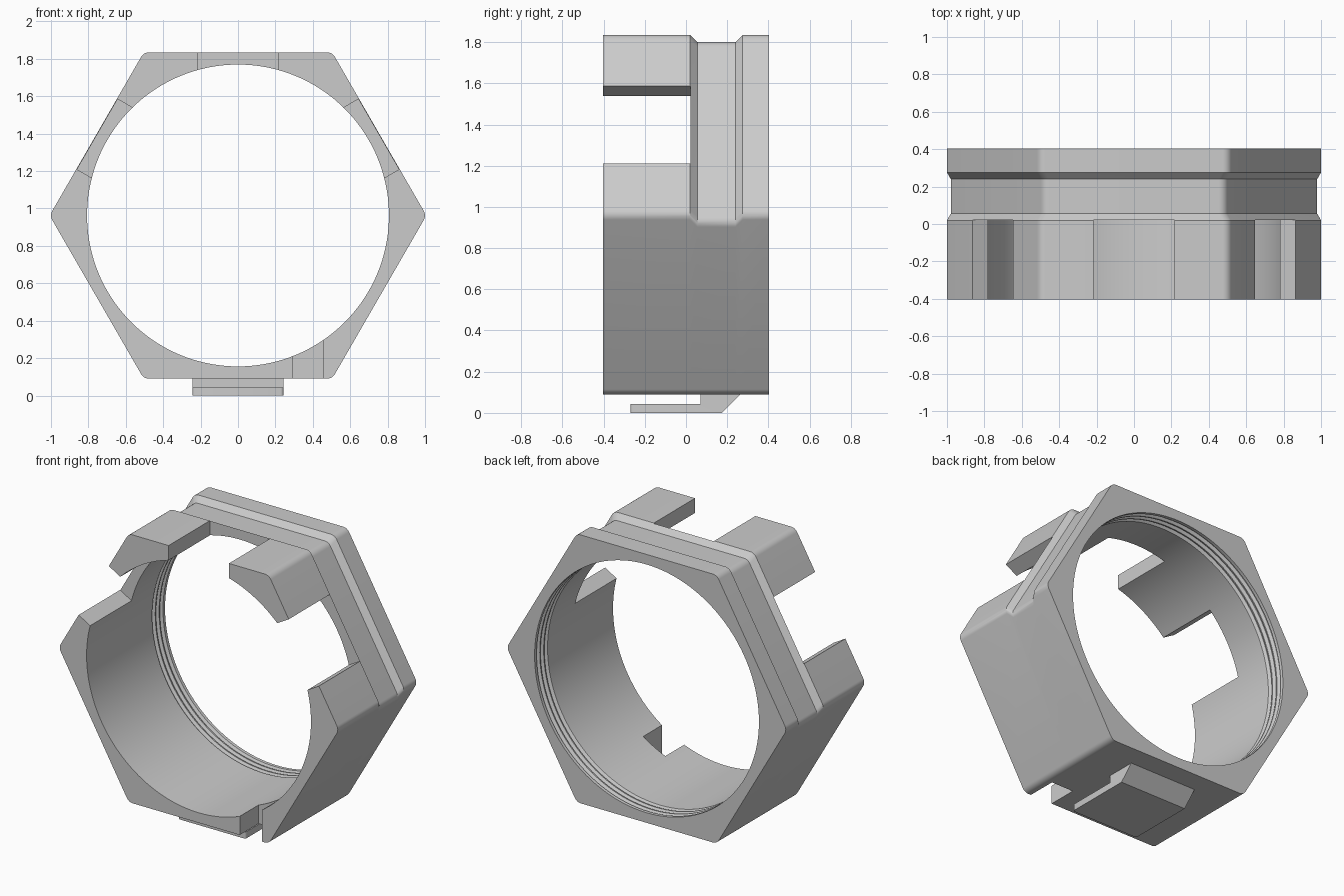
import bpy, bmesh
from math import sin, cos, pi, radians
from mathutils import Matrix

if "Cube" in bpy.data.objects:
    bpy.data.objects.remove(bpy.data.objects["Cube"])

CENTRE_Z = 0.9625
APOTHEM, FLOOR = 0.8725, 0.8375   # outer flats, groove floor
BORE = 0.807
HALF = 0.403                      # half depth along y

grey = bpy.data.materials.new("plain_grey")
grey.use_nodes = True
grey.diffuse_color = (0.6, 0.6, 0.6, 1)
grey.node_tree.nodes["Principled BSDF"].inputs["Base Color"].default_value = (0.6, 0.6, 0.6, 1)


def make_object(name, bm):
    bmesh.ops.recalc_face_normals(bm, faces=bm.faces)
    mesh = bpy.data.meshes.new(name)
    bm.to_mesh(mesh)
    bm.free()
    mesh.materials.append(grey)
    obj = bpy.data.objects.new(name, mesh)
    bpy.context.collection.objects.link(obj)
    return obj


def loft(name, rings):
    """Closed solid through rings of equal point count."""
    bm = bmesh.new()
    loops = [[bm.verts.new(p) for p in ring] for ring in rings]
    for a, b in zip(loops, loops[1:]):
        for i in range(len(a)):
            j = (i + 1) % len(a)
            bm.faces.new((a[i], a[j], b[j], b[i]))
    bm.faces.new(loops[0])
    bm.faces.new(loops[-1])
    return make_object(name, bm)


def hex_ring(y, upper, lower=APOTHEM, fillet=0.05, steps=8):
    """Rounded hexagon whose three upper flats may sit further in."""
    flats = [upper] * 3 + [lower] * 3
    points = []
    for k in range(6):
        t0, t1 = radians(30 + 60 * k), radians(90 + 60 * k)
        d0, d1 = flats[k] - fillet, flats[(k + 1) % 6] - fillet
        s = sin(t1 - t0)
        cx = (d0 * sin(t1) - d1 * sin(t0)) / s
        cz = (d1 * cos(t0) - d0 * cos(t1)) / s
        for i in range(steps + 1):
            t = t0 + (t1 - t0) * i / steps
            points.append((cx + fillet * cos(t), y, CENTRE_Z + cz + fillet * sin(t)))
    return points


def circle_ring(y, r, n=144):
    return [(r * cos(2 * pi * i / n), y, CENTRE_Z + r * sin(2 * pi * i / n)) for i in range(n)]


def box(name, x0, x1, y0, y1, z0, z1, turn=0):
    """Box measured from the hexagon centre, turned about the bore axis."""
    obj = loft(name, [[(x0, y, z0), (x1, y, z0), (x1, y, z1), (x0, y, z1)] for y in (y0, y1)])
    obj.data.transform(Matrix.Translation((0, 0, CENTRE_Z)) @ Matrix.Rotation(turn, 4, 'Y'))
    return obj


def cut(target, cutter):
    cutter.hide_render = True
    mod = target.modifiers.new("cut", 'BOOLEAN')
    mod.operation, mod.solver, mod.object = 'DIFFERENCE', 'EXACT', cutter
    bpy.context.view_layer.objects.active = target
    bpy.ops.object.modifier_apply(modifier=mod.name)
    bpy.data.objects.remove(cutter)


# Hexagonal body with a sloped groove round its upper three flats
stations = [(-HALF, APOTHEM), (0.02, APOTHEM), (0.055, FLOOR),
            (0.24, FLOOR), (0.275, APOTHEM), (HALF, APOTHEM)]
body = loft("hex_ring_body", [hex_ring(y, a) for y, a in stations])

# Bore with ring grooves near the back
bore = [circle_ring(-0.5, BORE)]
for i in range(3):
    y = 0.27 + 0.04 * i
    for dy, dr in ((0, 0), (0.012, 0.018), (0.022, 0.018), (0.032, 0)):
        bore.append(circle_ring(y + dy, BORE + dr))
bore.append(circle_ring(0.5, BORE))
cut(body, loft("bore_cutter", bore))

# Wide front slots through the upper three flats
for turn in (-60, 0, 60):
    cut(body, box("slot_cutter", -0.217, 0.217, -0.6, 0.022, 0.6, 1.1, radians(turn)))

# Small front notch in the bottom flat
cut(body, box("notch_cutter", 0.295, 0.455, -0.6, -0.21, -1.0, -0.5))

# Belt-style clip under the bottom flat
side = [(-0.27, 0), (0.175, 0), (0.275, 0.1), (0.07, 0.1), (0.07, 0.043), (-0.27, 0.043)]
clip = loft("bottom_clip", [[(x, y, z) for y, z in side] for x in (-0.243, 0.243)])
bm = bmesh.new()
bm.from_mesh(clip.data)
corners = [e for e in bm.edges if all(v.co.y < -0.26 for v in e.verts)
           and abs(e.verts[0].co.x - e.verts[1].co.x) < 0.01]
bmesh.ops.bevel(bm, geom=corners, offset=0.015, segments=4, profile=0.5, affect='EDGES')
bm.to_mesh(clip.data)
bm.free()

# Smooth curved faces, keep hard edges
for obj in (body, clip):
    bpy.ops.object.select_all(action='DESELECT')
    obj.select_set(True)
    bpy.context.view_layer.objects.active = obj
    bpy.ops.object.shade_smooth_by_angle(angle=radians(25))
